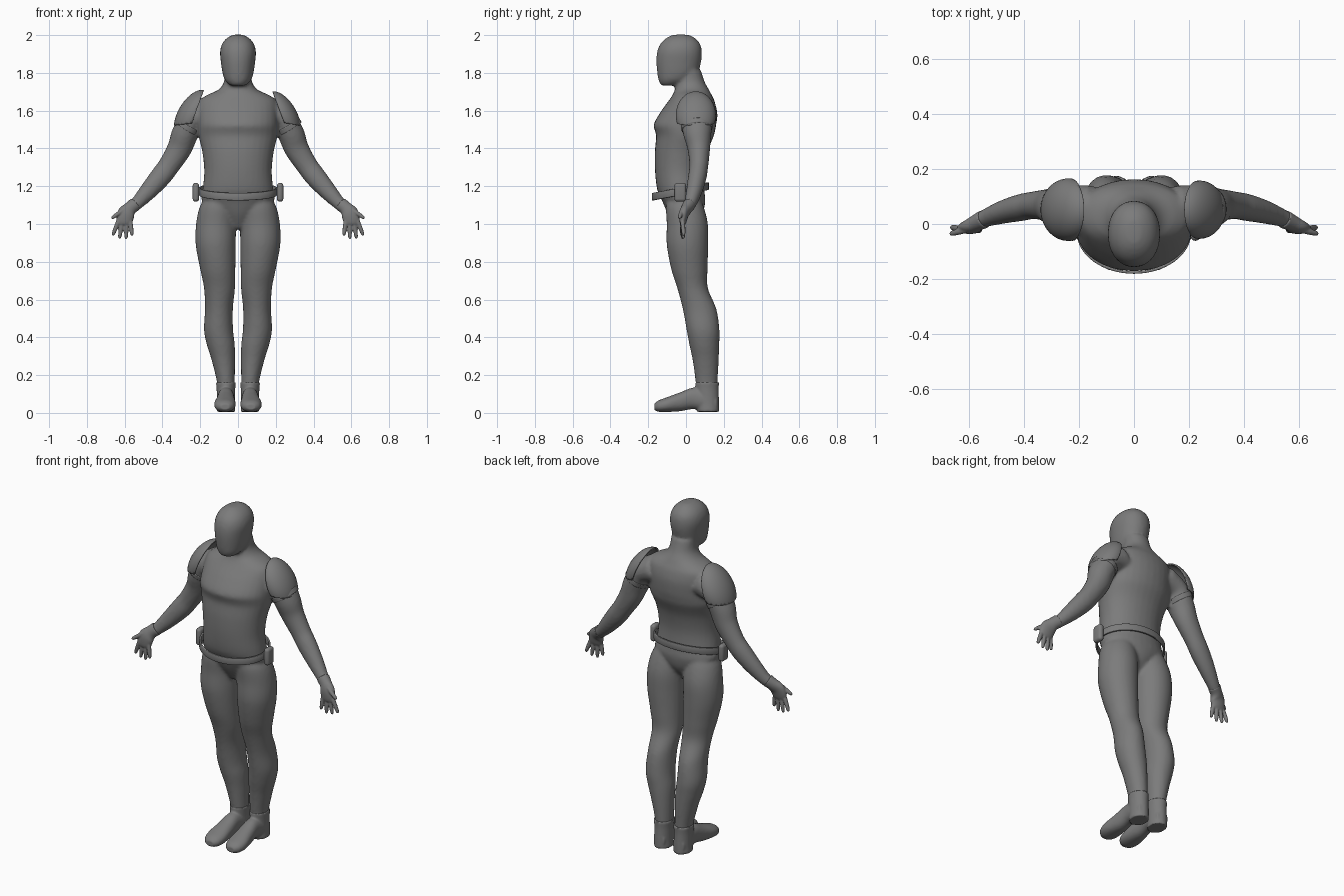
import bpy, bmesh, math
from mathutils import Vector, Matrix

if "Cube" in bpy.data.objects:
    bpy.data.objects.remove(bpy.data.objects["Cube"])

Y, Z = Vector((0, 1, 0)), Vector((0, 0, 1))
grey = bpy.data.materials.new("dark_grey")
grey.diffuse_color = (.2, .2, .2, 1)
grey.use_nodes = True
grey.node_tree.nodes["Principled BSDF"].inputs["Base Color"].default_value = grey.diffuse_color


def blend(secs, steps=5):
    """Smooth (Catmull-Rom) interpolation through a list of sections."""
    out = []
    for i in range(len(secs) - 1):
        p0, p1 = secs[max(i - 1, 0)], secs[i]
        p2, p3 = secs[i + 1], secs[min(i + 2, len(secs) - 1)]
        for s in range(steps):
            t = s / steps
            out.append([b + .5 * t * (c - a + t * (2*a - 5*b + 4*c - d + t * (3*(b - c) + d - a)))
                        for a, b, c, d in zip(p0, p1, p2, p3)])
    return out + [list(secs[-1])]


def loft(bm, secs, tangent=None, ref=Y, power=2.0, side=1, n=32):
    """Skin super-elliptic sections (x, y, z, radius_u, radius_v) into a closed tube."""
    secs = [[s[0] * side] + s[1:] for s in blend(secs)]
    pts = [Vector(s[:3]) for s in secs]
    rings = []
    for i, s in enumerate(secs):
        t = tangent or (pts[min(i + 1, len(pts) - 1)] - pts[max(i - 1, 0)]).normalized()
        v = (ref - t * ref.dot(t)).normalized()
        u = v.cross(t)
        ring = []
        for k in range(n):
            a = 2 * math.pi * k / n
            c, d = math.cos(a), math.sin(a)
            c = math.copysign(abs(c) ** (2 / power), c)
            d = math.copysign(abs(d) ** (2 / power), d)
            ring.append(bm.verts.new(pts[i] + u * s[3] * c + v * s[4] * d))
        rings.append(ring)
    faces = [bm.faces.new(rings[0]), bm.faces.new(rings[-1][::-1])]
    for r, q in zip(rings, rings[1:]):
        for k in range(n):
            faces.append(bm.faces.new((r[k], q[k], q[k - 1], r[k - 1])))
    bmesh.ops.recalc_face_normals(bm, faces=faces)


def finish(name, bm, voxel=None, smooth=4):
    me = bpy.data.meshes.new(name)
    bm.to_mesh(me)
    bm.free()
    me.materials.append(grey)
    ob = bpy.data.objects.new(name, me)
    bpy.context.collection.objects.link(ob)
    for p in me.polygons:
        p.use_smooth = True
    if voxel:
        m = ob.modifiers.new("fuse", 'REMESH')
        m.mode, m.voxel_size, m.use_smooth_shade = 'VOXEL', voxel, True
        m = ob.modifiers.new("soften", 'SMOOTH')
        m.factor, m.iterations = .5, smooth
    return ob


def fronts(rows):
    """Rows (z, y_front, y_back, half_width) -> centred sections."""
    return [(0, (f + b) / 2, z, w, (b - f) / 2) for z, f, b, w in rows]


# Body: torso, head, arms and legs fused into one skin
torso = fronts([(.975, -.05, .03, .03), (1.05, -.095, .085, .11), (1.12, -.125, .102, .19),
                (1.18, -.152, .097, .187), (1.28, -.164, .094, .179), (1.38, -.165, .112, .189),
                (1.46, -.158, .145, .208), (1.49, -.163, .153, .212), (1.53, -.17, .16, .212),
                (1.60, -.13, .162, .21), (1.655, -.09, .15, .2), (1.685, -.07, .135, .16),
                (1.71, -.06, .122, .105), (1.75, -.055, .1, .075), (1.81, -.05, .08, .07)])
head = fronts([(1.733, -.132, -.045, .04), (1.76, -.145, .02, .068), (1.80, -.152, .062, .082),
               (1.86, -.157, .08, .091), (1.91, -.153, .084, .095), (1.95, -.138, .076, .086),
               (1.98, -.11, .052, .064), (1.999, -.075, .02, .032), (2.003, -.04, -.02, .008)])
leg = [(.095, -.012, 1.15, .07, .08), (.106, -.006, 1.09, .097, .1), (.116, .007, 1.0, .106, .109),
       (.118, .008, .89, .106, .11), (.107, .018, .76, .093, .096), (.098, .035, .66, .082, .081),
       (.101, .072, .55, .074, .089), (.103, .09, .44, .077, .087), (.091, .097, .36, .074, .079),
       (.078, .104, .28, .062, .069), (.064, .109, .16, .047, .058), (.064, .109, .09, .045, .055)]
arm = [(.15, .055, 1.60, .08, .085), (.235, .055, 1.56, .066, .085), (.28, .06, 1.48, .07, .075),
       (.31, .068, 1.40, .065, .06), (.365, .068, 1.31, .057, .05), (.41, .06, 1.25, .056, .049),
       (.47, .045, 1.18, .048, .043), (.53, .025, 1.115, .036, .034), (.57, .008, 1.08, .031, .027)]

bm = bmesh.new()
loft(bm, torso, Z, power=2.1)
loft(bm, head, Z, power=2.15)
for side in (1, -1):
    loft(bm, leg, Z, side=side)
    loft(bm, arm, side=side)
finish("body", bm, .01, 4)

# Hands: palm, four fingers and thumb
palm = [(.545, .018, 1.104, .037, .034), (.572, .004, 1.082, .036, .03), (.592, -.01, 1.055, .046, .026),
        (.603, -.016, 1.015, .043, .019), (.606, -.017, .995, .034, .012)]
fingers = [((.571, -.018, 1.02), (.560, -.024, .938)), ((.592, -.016, 1.01), (.592, -.018, .92)),
           ((.613, -.016, 1.01), (.628, -.014, .923)), ((.633, -.018, 1.015), (.664, -.012, .938)),
           ((.605, -.02, 1.075), (.67, -.036, 1.03))]

# Boots: ankle shaft plus foot running heel to toe
shaft = [(.064, .112, .162, .053, .063), (.064, .112, .12, .049, .061), (.064, .115, .05, .048, .06),
         (.064, .117, .006, .05, .058)]
foot = [(.064, .165, .05, .035, .043), (.064, .11, .065, .046, .058), (.064, .04, .077, .043, .057),
        (.066, -.03, .059, .05, .05), (.069, -.10, .044, .057, .039), (.069, -.145, .036, .047, .03),
        (.068, -.168, .032, .025, .016)]

for side, label in ((1, "left"), (-1, "right")):
    bm = bmesh.new()
    loft(bm, palm, side=side)
    for a, b in fingers:
        a, b = Vector(a), Vector(b)
        rows = [(*a.lerp(b, t), r, r) for t, r in
                ((0, .012), (.5, .0115), (.85, .0095), (.97, .006), (1, .002))]
        loft(bm, rows, side=side, n=14)
    finish(label + "_hand", bm, .004, 3)

    bm = bmesh.new()
    loft(bm, shaft, Z, side=side)
    loft(bm, foot, -Y, ref=Z, power=2.2, side=side)
    finish(label + "_boot", bm, .006, 3)

    # Shoulder pad: open ellipsoid shell laid over the upper arm
    bm = bmesh.new()
    cols = Matrix(((.5 * .14, 0, .87 * .074, .237), (0, .106, 0, .052),
                   (-.87 * .14, 0, .5 * .074, 1.575), (0, 0, 0, 1)))
    bmesh.ops.create_uvsphere(bm, u_segments=40, v_segments=28, radius=1, matrix=cols)
    for co, no in (((.187, 0, 1.69), (-.94, 0, -.35)), ((.33, 0, 1.522), (-.15, 0, -1))):
        bmesh.ops.bisect_plane(bm, geom=bm.verts[:] + bm.edges[:] + bm.faces[:],
                               plane_co=co, plane_no=no, clear_outer=True)
    bm.transform(Matrix.Diagonal((side, 1, 1, 1)))
    bmesh.ops.recalc_face_normals(bm, faces=bm.faces[:])
    pad = finish(label + "_shoulder_pad", bm)
    m = pad.modifiers.new("thickness", 'SOLIDIFY')
    m.thickness, m.offset = .008, -1

    # Strap holding the pad around the arm
    bm = bmesh.new()
    loft(bm, [(.26, .056, 1.525, .074, .084), (.273, .058, 1.503, .073, .082)], side=side)
    finish(label + "_arm_strap", bm)

    # Belt pouch
    bm = bmesh.new()
    bmesh.ops.create_cube(bm, size=1, matrix=Matrix.Translation((side * .223, -.03, 1.168))
                          @ Matrix.Diagonal((.034, .062, .1, 1)))
    pouch = finish(label + "_pouch", bm)
    m = pouch.modifiers.new("round", 'BEVEL')
    m.width, m.segments = .016, 4

# Belt: tilted oval band, lower at the front
bm = bmesh.new()
rows = []
for dz in (-.02, .02):
    rows.append([])
    for k in range(64):
        a = 2 * math.pi * k / 64
        y = -.03 + .146 * math.sin(a)
        rows[-1].append(bm.verts.new((.203 * math.cos(a), y, 1.178 + .19 * y + dz)))
for k in range(64):
    bm.faces.new((rows[0][k - 1], rows[0][k], rows[1][k], rows[1][k - 1]))
belt = finish("belt", bm)
m = belt.modifiers.new("thickness", 'SOLIDIFY')
m.thickness, m.offset = .01, 0
m = belt.modifiers.new("round", 'BEVEL')
m.width, m.segments = .003, 2
